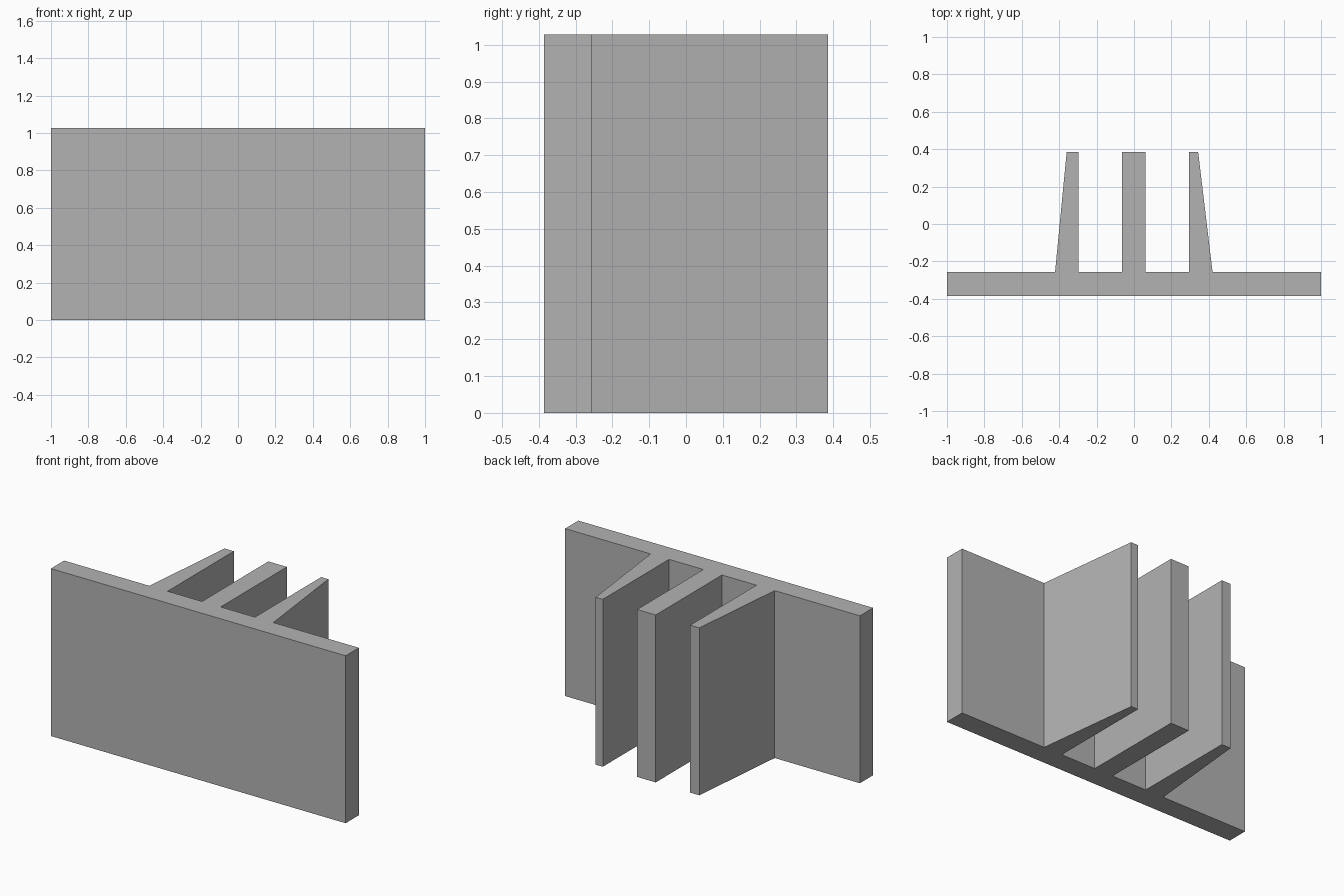
import bpy
import bmesh

cube = bpy.data.objects.get("Cube")
if cube:
    bpy.data.objects.remove(cube, do_unlink=True)

HEIGHT = 1.027
FRONT, PLATE_BACK, FIN_END = -0.385, -0.257, 0.385

# Plain grey material
grey = bpy.data.materials.new("plain_grey")
grey.use_nodes = True
colour = (0.45, 0.45, 0.45, 1)
grey.diffuse_color = colour
grey.node_tree.nodes["Principled BSDF"].inputs["Base Color"].default_value = colour

# Fins from right to left: base start, tip start, tip end, base end
fins = [
    (0.42, 0.343, 0.295, 0.295),
    (0.062, 0.062, -0.064, -0.064),
    (-0.298, -0.298, -0.36, -0.422),
]

# Plan outline: a flat plate with three fins behind it
outline = [(-1, FRONT), (1, FRONT), (1, PLATE_BACK)]
for base_a, tip_a, tip_b, base_b in fins:
    outline += [(base_a, PLATE_BACK), (tip_a, FIN_END),
                (tip_b, FIN_END), (base_b, PLATE_BACK)]
outline.append((-1, PLATE_BACK))

# Extrude the outline upwards
bm = bmesh.new()
face = bm.faces.new([bm.verts.new((x, y, 0)) for x, y in outline])
result = bmesh.ops.extrude_face_region(bm, geom=[face], use_keep_orig=True)
top = [v for v in result["geom"] if isinstance(v, bmesh.types.BMVert)]
bmesh.ops.translate(bm, verts=top, vec=(0, 0, HEIGHT))
bmesh.ops.recalc_face_normals(bm, faces=bm.faces)

mesh = bpy.data.meshes.new("finned_plate")
bm.to_mesh(mesh)
bm.free()
mesh.materials.append(grey)
plate = bpy.data.objects.new("finned_plate", mesh)
bpy.context.collection.objects.link(plate)
